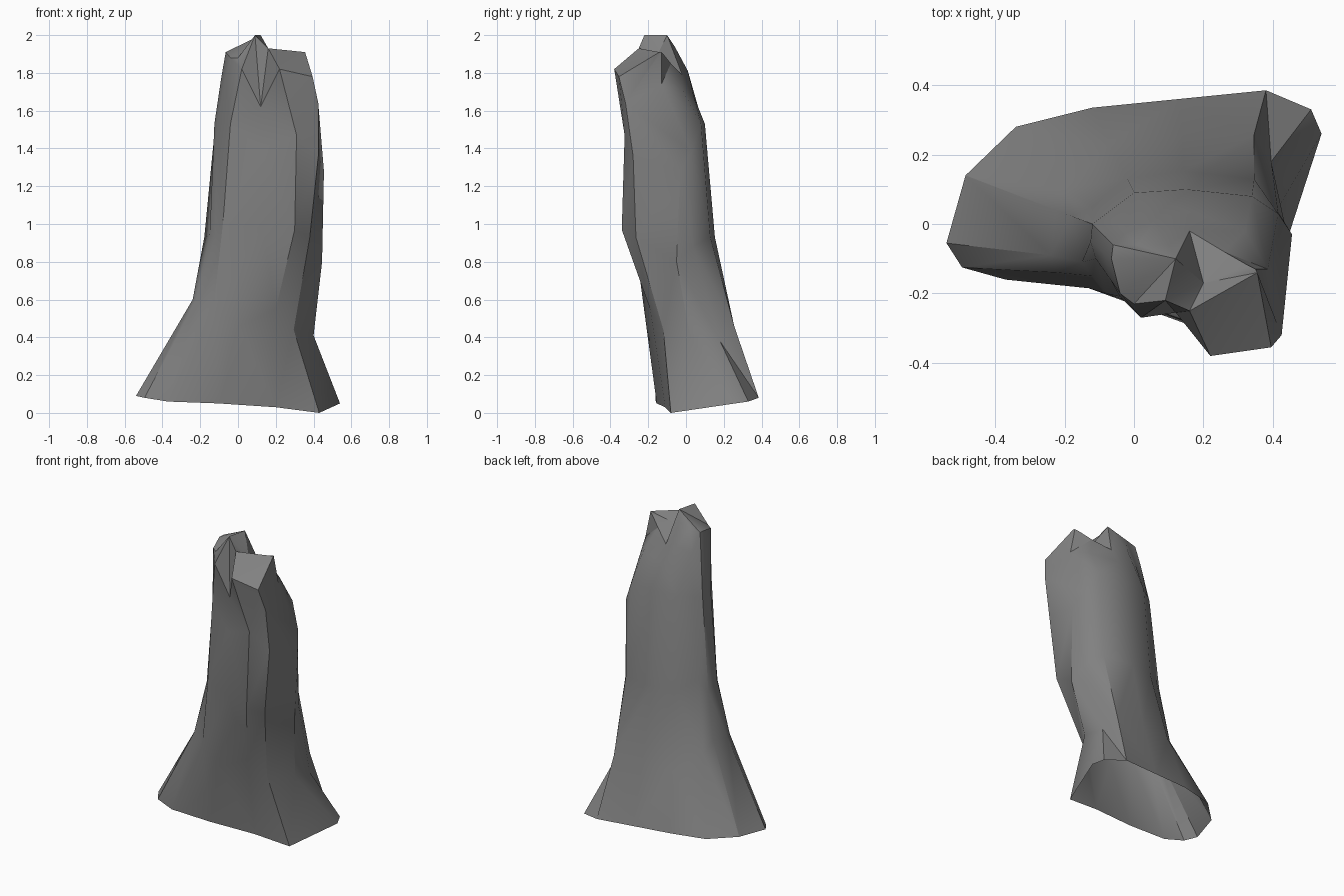
import bpy, bmesh
from mathutils import Vector

cube = bpy.data.objects.get("Cube")
if cube:
    bpy.data.objects.remove(cube)


def make_material(name, value):
    material = bpy.data.materials.new(name)
    material.use_nodes = True
    colour = (value, value, value, 1)
    material.diffuse_color = colour
    material.node_tree.nodes["Principled BSDF"].inputs["Base Color"].default_value = colour
    return material


# Outlines run counter-clockwise from the front corner on the +x side
(FRONT_CORNER, SIDE_RIDGE, SIDE_BACK, BACK_CORNER, BACK_MIDDLE, BACK_RIGHT,
 CREASE, RIGHT_BACK, RIGHT_SIDE, RIGHT_FRONT, RIGHT_LOBE, NOTCH,
 LEFT_LOBE) = range(13)

flared_foot = [
    (.43, -.08, 0), (.54, .26, .05), (.51, .33, .06), (.38, .385, .08),
    (.13, .36, .09), (-.12, .335, .1), (-.34, .28, .1), (-.485, .14, .1),
    (-.54, -.055, .09), (-.495, -.125, .08), (-.37, -.16, .06),
    (-.1, -.155, .05), (.2, -.11, .03)]

shaft_outline = [
    (.425, -.28), (.455, -.03), (.415, .03), (.34, .08), (.15, .1), (0, .09),
    (-.08, .03), (-.12, 0), (-.125, -.05), (-.11, -.1), (-.04, -.21),
    (.12, -.27), (.31, -.325)]

broken_rim = [
    (.355, -.14, 1.91), (.35, -.13, 1.91), (.33, -.12, 1.9), (.26, -.08, 1.85),
    (.16, -.02, 1.79), (.1, -.06, 1.94), (.01, -.06, 1.93), (-.06, -.06, 1.91),
    (-.065, -.1, 1.91), (-.04, -.2, 1.88), (0, -.23, 1.88),
    (.09, -.22, 2), (.16, -.25, 1.93)]


def blend(lower, upper, amount, height, bumps):
    """Outline between two others, with some points pushed in or out."""
    ring = []
    for low, high in zip(lower, upper):
        point = Vector(low).lerp(Vector(high), amount)
        point.z = height
        ring.append(point)
    for index, place in bumps.items():
        ring[index] = Vector(place)
    return ring


shaft = [Vector((x, y, 1.53)) for x, y in shaft_outline]
shaft[FRONT_CORNER].z = 1.36
shaft[SIDE_RIDGE].z = 1.28
shaft[SIDE_BACK].z = 1.38
shaft[NOTCH].z = 1.4
shaft[LEFT_LOBE].z = 1.47

# Undercut waist above the flared foot
waist = blend(flared_foot, shaft, .48, .46, {
    FRONT_CORNER: (.295, -.12, .44),
    SIDE_RIDGE: (.4, .02, .41),
    SIDE_BACK: (.395, .18, .38),
    BACK_CORNER: (.345, .255, .46),
    BACK_MIDDLE: (.14, .255, .46),
    BACK_RIGHT: (-.07, .23, .46),
    CREASE: (-.195, .1, .55),
    RIGHT_BACK: (-.225, .04, .62),
    RIGHT_SIDE: (-.24, -.09, .6),
    RIGHT_FRONT: (-.22, -.14, .6),
    RIGHT_LOBE: (-.13, -.185, .55),
    LEFT_LOBE: (.2, -.19, .55)})

# Bulge where the front leans forward
bulge = blend(flared_foot, shaft, .84, .93, {
    FRONT_CORNER: (.38, -.265, .93),
    SIDE_RIDGE: (.445, -.05, .8),
    SIDE_BACK: (.415, .035, .88),
    BACK_MIDDLE: (.14, .153, .93),
    CREASE: (-.12, .05, 1),
    RIGHT_SIDE: (-.15, -.11, .94),
    RIGHT_FRONT: (-.12, -.15, .94),
    RIGHT_LOBE: (-.08, -.2, 1),
    NOTCH: (.13, -.28, .98),
    LEFT_LOBE: (.3, -.34, .97)})

# Shoulder with two front lobes and a notch between them
shoulder = blend(shaft, broken_rim, .62, 1.78, {
    FRONT_CORNER: (.395, -.355, 1.78),
    SIDE_RIDGE: (.425, -.32, 1.64),
    SIDE_BACK: (.385, -.13, 1.74),
    BACK_CORNER: (.32, -.02, 1.71),
    BACK_MIDDLE: (.15, .04, 1.68),
    BACK_RIGHT: (.06, .01, 1.81),
    RIGHT_LOBE: (.02, -.27, 1.82),
    NOTCH: (.12, -.255, 1.62),
    LEFT_LOBE: (.22, -.38, 1.82)})

# Skin the outlines, leaving the underside open
bm = bmesh.new()
rings = [[bm.verts.new(point) for point in outline]
         for outline in (flared_foot, waist, bulge, shaft, shoulder, broken_rim)]
count = len(flared_foot)
for lower, upper in zip(rings, rings[1:]):
    for i in range(count):
        j = (i + 1) % count
        bm.faces.new((lower[i], lower[j], upper[j], upper[i]))

# Broken top: a peak beside a hollow
rim = rings[-1]
peak = bm.verts.new((.12, -.1, 2))
hollow = bm.verts.new((.2, -.17, 1.86))
for i in range(count):
    j = (i + 1) % count
    centre = peak if BACK_MIDDLE <= i < NOTCH else hollow
    bm.faces.new((rim[i], rim[j], centre))
bm.faces.new((rim[BACK_MIDDLE], peak, hollow))
bm.faces.new((rim[NOTCH], hollow, peak))

bmesh.ops.triangulate(bm, faces=bm.faces[:])
mesh = bpy.data.meshes.new("rock_pillar")
bm.to_mesh(mesh)
bm.free()
mesh.materials.append(make_material("stone grey", .22))

pillar = bpy.data.objects.new("rock_pillar", mesh)
bpy.context.collection.objects.link(pillar)
bpy.ops.object.select_all(action="DESELECT")
pillar.select_set(True)
bpy.context.view_layer.objects.active = pillar
bpy.ops.object.shade_smooth_by_angle(angle=.6)
